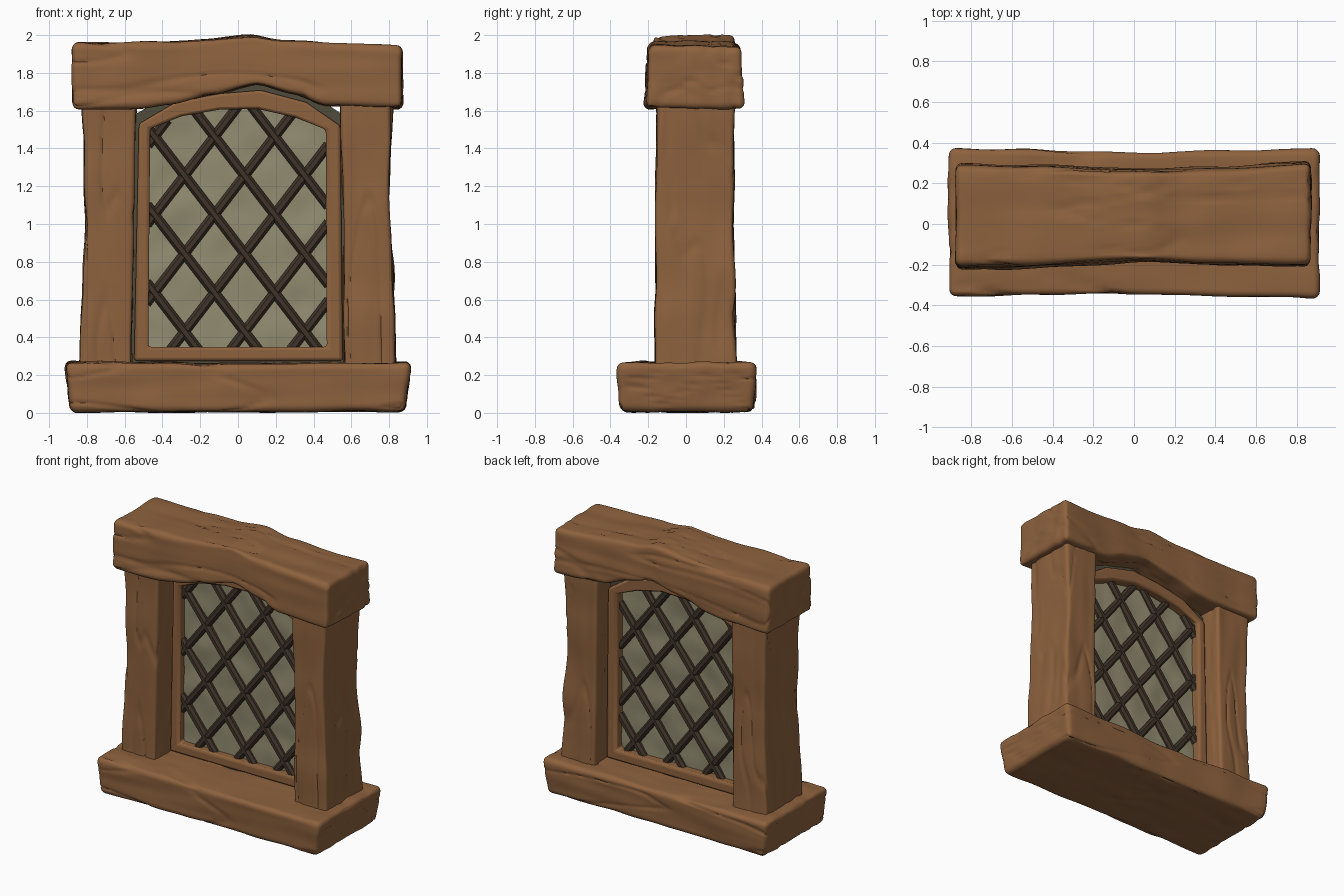
import bpy, bmesh, math
from mathutils import Vector, noise

if "Cube" in bpy.data.objects:
    bpy.data.objects.remove(bpy.data.objects["Cube"])


def material(name, rgb):
    m = bpy.data.materials.new(name)
    m.diffuse_color = (*rgb, 1)
    m.use_nodes = True
    m.node_tree.nodes["Principled BSDF"].inputs["Base Color"].default_value = m.diffuse_color
    return m


WOOD = material("brown wood", (0.27, 0.122, 0.048))
GLASS = material("cloudy glass", (0.29, 0.265, 0.165))
LEAD = material("dark lattice", (0.052, 0.034, 0.023))
GAP = material("grey filler", (0.08, 0.069, 0.045))


def finish(name, bm, mat, bevel=0, angle=50):
    me = bpy.data.meshes.new(name)
    bm.to_mesh(me)
    bm.free()
    me.materials.append(mat)
    ob = bpy.data.objects.new(name, me)
    bpy.context.collection.objects.link(ob)
    bpy.context.view_layer.objects.active = ob
    for o in bpy.context.selected_objects:
        o.select_set(False)
    ob.select_set(True)
    bpy.ops.object.shade_smooth_by_angle(angle=math.radians(angle))
    if bevel:
        b = ob.modifiers.new("soft edges", 'BEVEL')
        b.width, b.segments, b.limit_method = bevel, 2, 'ANGLE'
        b.angle_limit = math.radians(40)
    return ob


def curve(points, t):
    """Smooth interpolation through (t, value) pairs."""
    if t <= points[0][0]:
        return points[0][1]
    for (t0, v0), (t1, v1) in zip(points, points[1:]):
        if t <= t1:
            f = (t - t0) / (t1 - t0)
            f = 0.5 * f + 0.5 * f * f * (3 - 2 * f)
            return v0 + (v1 - v0) * f
    return points[-1][1]


def beam(name, span, a, b, upright=False, taper=0, end_taper=0, r=0.03, seed=0):
    """Rough-hewn rounded timber. a and b are (low, high) edge curves along its length."""
    mid, half = sum(span) / 2, (span[1] - span[0]) / 2
    h = [half] + [(curve(c[1], mid) - curve(c[0], mid)) / 2 for c in (a, b)]
    bm = bmesh.new()
    bmesh.ops.create_cube(bm, size=2)
    for v in bm.verts:
        v.co = Vector(c * s for c, s in zip(v.co, h))
    for axis, n in enumerate((48, 18, 18)):
        inner = h[axis] - r
        cuts = [-inner + 2 * inner * i / n for i in range(n + 1)]
        cuts += [s * (inner + r * f) for s in (-1, 1) for f in (0.35, 0.7)]
        no = [0, 0, 0]
        no[axis] = 1
        for c in cuts:
            bmesh.ops.bisect_plane(bm, geom=bm.verts[:] + bm.edges[:] + bm.faces[:],
                                   plane_co=[c * k for k in no], plane_no=no)
    for v in bm.verts:
        # round the edges
        core = Vector(max(-(s - r), min(s - r, c)) for c, s in zip(v.co, h))
        d = v.co - core
        p = core + d.normalized() * r if d.length > 1e-6 else v.co.copy()
        # follow the edge curves
        t = mid + p.x * (1 + end_taper * p.z / h[2])
        ea, eb = [curve(c, t) for c in a], [curve(c, t) for c in b]
        k = 1 + taper * p.z / h[2]
        pa = (ea[0] + ea[1]) / 2 + p.y / h[1] * (ea[1] - ea[0]) / 2 * k
        pb = (eb[0] + eb[1]) / 2 + p.z / h[2] * (eb[1] - eb[0]) / 2
        v.co = (t, pa, pb)
    bm.normal_update()
    moves = []
    for v in bm.verts:
        t, pa, pb = v.co
        grain = noise.noise(Vector((t * 1.6 + seed, pa * 11, pb * 11)))
        dents = noise.noise(Vector((t * 4, pa * 3 + seed, pb * 3)))
        crack = max(0, 1 - abs(noise.noise(Vector((t * 0.9, pa * 6, pb * 6 + seed * 3)))) / 0.06)
        moves.append(v.normal * (0.007 * grain + 0.01 * dents - 0.009 * crack))
    for v, m in zip(bm.verts, moves):
        t, pa, pb = v.co + m
        v.co = (pa, pb, t) if upright else (t, pa, max(pb, 0))
    return finish(name, bm, WOOD)


def ring(name, inner, outer, y0, y1, mat, bevel=0):
    """Closed frame between two matching outlines in x, z."""
    bm = bmesh.new()
    loops = [[bm.verts.new((x, y, z)) for x, z in pts]
             for pts, y in ((outer, y0), (inner, y0), (inner, y1), (outer, y1))]
    n = len(inner)
    for k in range(4):
        p, q = loops[k], loops[(k + 1) % 4]
        for i in range(n):
            j = (i + 1) % n
            bm.faces.new((p[i], p[j], q[j], q[i]))
    bmesh.ops.recalc_face_normals(bm, faces=bm.faces)
    return finish(name, bm, mat, bevel, 35)


# sill
beam("sill", (-0.9, 0.9),
     ([(-0.9, -0.352), (0, -0.342), (0.9, -0.362)], [(-0.9, 0.37), (0, 0.35), (0.9, 0.365)]),
     ([(-0.9, 0.004), (0.9, 0.008)], [(-0.9, 0.27), (0, 0.26), (0.9, 0.268)]),
     taper=0.015, end_taper=0.018, r=0.035, seed=3)

# arched lintel
beam("lintel", (-0.875, 0.87),
     ([(-0.87, -0.213), (-0.5, -0.208), (0, -0.185), (0.87, -0.207)],
      [(-0.87, 0.295), (-0.5, 0.285), (0, 0.265), (0.4, 0.275), (0.87, 0.305)]),
     ([(-0.87, 1.612), (-0.5, 1.615), (-0.35, 1.632), (-0.15, 1.685), (0.1, 1.735),
       (0.3, 1.69), (0.47, 1.625), (0.87, 1.612)],
      [(-0.87, 1.955), (-0.4, 1.962), (-0.2, 1.975), (0.07, 2.0), (0.25, 1.97),
       (0.5, 1.955), (0.87, 1.943)]),
     taper=-0.04, r=0.03, seed=11)

# posts
depth = ([(0.2, -0.167), (1, -0.157), (1.7, -0.157)], [(0.2, 0.268), (1, 0.25), (1.7, 0.255)])
beam("left_post", (0.22, 1.67),
     ([(0.27, -0.838), (1.0, -0.808), (1.4, -0.815), (1.6, -0.825)],
      [(0.27, -0.56), (1.0, -0.553), (1.6, -0.54)]),
     depth, upright=True, r=0.022, seed=5)
beam("right_post", (0.22, 1.67),
     ([(0.27, 0.56), (1.0, 0.558), (1.6, 0.545)],
      [(0.27, 0.835), (0.7, 0.825), (1.1, 0.797), (1.6, 0.818)]),
     depth, upright=True, r=0.022, seed=8)

# window frame and the dark filler around it
opening = [(-0.475, 0.35), (0.47, 0.35), (0.465, 1.5), (0.3, 1.565), (0.1, 1.61),
           (-0.1, 1.605), (-0.3, 1.57), (-0.465, 1.505)]
outline = [(-0.55, 0.275), (0.555, 0.275), (0.542, 1.52), (0.36, 1.645), (0.12, 1.708),
           (-0.1, 1.69), (-0.33, 1.645), (-0.525, 1.53)]
ring("window_frame", opening, outline, -0.01, 0.14, WOOD, 0.016)
hull = [(x * 1.1, 1 + (z - 1) * 1.06) for x, z in outline]
ring("gap_filler", [((p[0] + q[0]) / 2, (p[1] + q[1]) / 2) for p, q in zip(opening, outline)],
     hull, 0.03, 0.10, GAP)

# slightly uneven glass pane
arch = [(x, z) for x, z in reversed(opening[2:])]
bm = bmesh.new()
N, M = 36, 44
for side in (-1, 1):
    grid = []
    for i in range(N + 1):
        x = -0.49 + 0.98 * i / N
        top = curve(arch, x) + 0.015
        col = []
        for j in range(M + 1):
            z = 0.335 + (top - 0.335) * j / M
            y = 0.06 + side * 0.012 + 0.012 * noise.noise(Vector((x * 6, side * 5, z * 6)))
            col.append(bm.verts.new((x, y, z)))
        grid.append(col)
    for i in range(N):
        for j in range(M):
            f = (grid[i][j], grid[i + 1][j], grid[i + 1][j + 1], grid[i][j + 1])
            bm.faces.new(f if side < 0 else f[::-1])
finish("glass_pane", bm, GLASS)


# diagonal lattice bars, clipped to the opening
def clip(px, pz, dx, dz):
    t0, t1 = -9, 9
    for (ax, az), (bx, bz) in zip(opening, opening[1:] + opening[:1]):
        nx, nz = -(bz - az), bx - ax
        den = nx * dx + nz * dz
        t = (nx * (ax - px) + nz * (az - pz)) / den
        if den > 0:
            t0 = max(t0, t)
        else:
            t1 = min(t1, t)
    return t0, t1


bm = bmesh.new()
for s in (-1, 1):
    d = Vector((1, 0, 1.3 * s)).normalized()
    for k in range(-5, 6):
        p = Vector((0.035 + 0.318 * k, 0.06 + 0.002 * s, 0.843))
        t0, t1 = clip(p.x, p.z, d.x, d.z)
        if t1 - t0 < 0.03:
            continue
        t0, t1 = t0 - 0.02, t1 + 0.02
        side = Vector((-d.z, 0, d.x))
        loops = []
        for t in (t0, t1):
            # six-sided bar section
            loops.append([bm.verts.new(p + d * t + side * u + Vector((0, w, 0))) for u, w in
                          ((0.026, 0.025), (0.012, 0.045), (-0.012, 0.045), (-0.026, 0.025),
                           (-0.026, -0.025), (-0.012, -0.045), (0.012, -0.045), (0.026, -0.025))])
        for i in range(8):
            j = (i + 1) % 8
            bm.faces.new((loops[0][i], loops[0][j], loops[1][j], loops[1][i]))
        bm.faces.new(loops[0])
        bm.faces.new(loops[1])
bmesh.ops.recalc_face_normals(bm, faces=bm.faces)
finish("lattice_bars", bm, LEAD, 0, 30)
